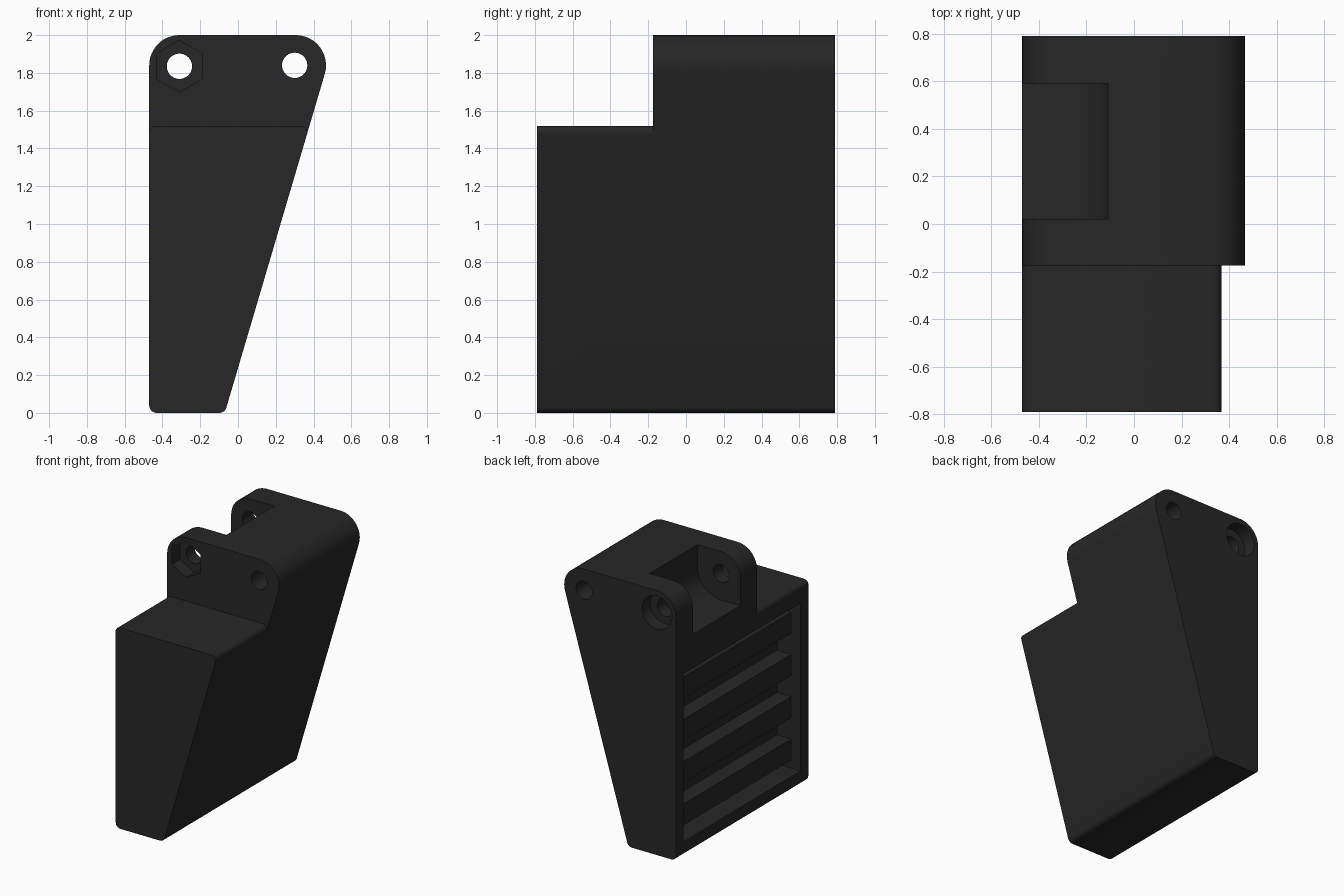
import bpy, bmesh, math
from mathutils import Vector

if "Cube" in bpy.data.objects:
    bpy.data.objects.remove(bpy.data.objects["Cube"])


def rounded(corners, steps=12):
    """Round each (x, z, radius) corner of a closed profile."""
    out, n = [], len(corners)
    for i, (x, z, r) in enumerate(corners):
        p = Vector((x, z))
        if r == 0:
            out.append(p)
            continue
        a = (Vector(corners[i - 1][:2]) - p).normalized()
        b = (Vector(corners[(i + 1) % n][:2]) - p).normalized()
        half = a.angle(b) / 2
        c = p + (a + b).normalized() * (r / math.sin(half))
        t = r / math.tan(half)
        s, e = p + a * t - c, p + b * t - c
        turn = math.atan2(s.x * e.y - s.y * e.x, s.dot(e))
        for k in range(steps + 1):
            g = turn * k / steps
            out.append(c + Vector((s.x * math.cos(g) - s.y * math.sin(g),
                                   s.x * math.sin(g) + s.y * math.cos(g))))
    return out


def prism(name, profile, y0, y1):
    """Extrude an x-z profile along y."""
    bm = bmesh.new()
    face = bm.faces.new([bm.verts.new((p[0], y0, p[1])) for p in profile])
    ext = bmesh.ops.extrude_face_region(bm, geom=[face])
    new = [v for v in ext["geom"] if isinstance(v, bmesh.types.BMVert)]
    bmesh.ops.translate(bm, verts=new, vec=(0, y1 - y0, 0))
    bmesh.ops.recalc_face_normals(bm, faces=bm.faces)
    mesh = bpy.data.meshes.new(name)
    bm.to_mesh(mesh)
    bm.free()
    ob = bpy.data.objects.new(name, mesh)
    bpy.context.collection.objects.link(ob)
    return ob


def ring(x, z, r, n=40):
    return [(x + r * math.sin(2 * math.pi * k / n), z + r * math.cos(2 * math.pi * k / n))
            for k in range(n)]


# Tapered wedge body
body = prism("wedge_body", rounded([(-.47, 0, .04), (-.07, 0, .04),
                                    (.52, 2, .16), (-.47, 2, .16)]), -.79, .79)

# Front step with softened shoulders
e = .0005
slope = .59 / 2
shoulder = [p for p in rounded([(-.47 - e, 0, 0), (-.07 + e, 0, 0),
                                (-.07 + e + slope * 1.52, 1.52, .035),
                                (-.47 - e, 1.52, .035)], 8) if p[1] > 1]
step = [(.9, 2.3), (.9, shoulder[0][1])] + shoulder + [(-.9, shoulder[-1][1]), (-.9, 2.3)]

# Hinge slot, round around the pin
slot = rounded([(-.8, 1.635, 0), (-.11, 1.635, .2), (-.11, 2.3, 0), (-.8, 2.3, 0)], 16)

# Ribbed recess in the left side
recess = [(-.7, .11), (-.27, .11)]
for k in range(4):
    z = .17 + .32 * k
    recess += [(-.27, z), (-.39, z), (-.39, z + .16), (-.27, z + .16)]
recess += [(-.27, 1.38), (-.7, 1.38)]

# Pin holes, nut pocket and bolt head pocket
pin = (-.31, 1.835)
cutters = [
    prism("step_cutter", step, -1, -.175),
    prism("slot_cutter", slot, .02, .59),
    prism("recess_cutter", recess, -.7, .7),
    prism("pin_hole_cutter", ring(*pin, .067), -1, 1),
    prism("side_hole_cutter", ring(.3, 1.84, .067), -1, 1),
    prism("nut_pocket_cutter", ring(*pin, .137, 6), -.4, -.08),
    prism("bolt_head_cutter", ring(*pin, .125), .69, 1),
]
bpy.context.view_layer.objects.active = body
body.select_set(True)
for c in cutters:
    c.hide_render = True
    mod = body.modifiers.new(c.name, 'BOOLEAN')
    mod.operation = 'DIFFERENCE'
    mod.solver = 'EXACT'
    mod.object = c
    bpy.ops.object.modifier_apply(modifier=mod.name)
    bpy.data.objects.remove(c)

bpy.ops.object.shade_smooth_by_angle(angle=math.radians(30))

# Dark plastic
mat = bpy.data.materials.new("dark_plastic")
mat.diffuse_color = (.02, .02, .02, 1)
mat.use_nodes = True
mat.node_tree.nodes["Principled BSDF"].inputs["Base Color"].default_value = mat.diffuse_color
body.data.materials.clear()
body.data.materials.append(mat)
